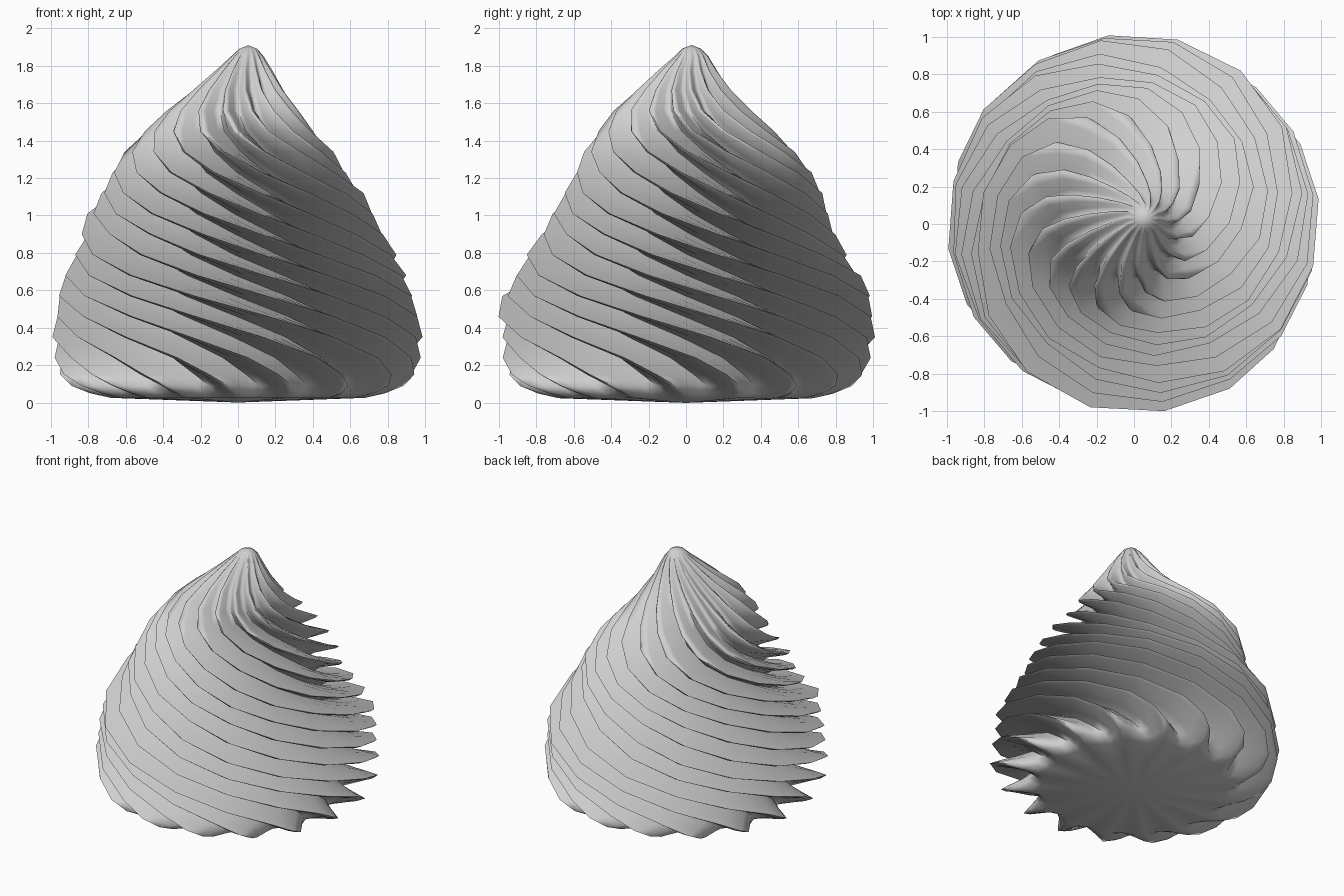
import bpy, bmesh, math, random

if "Cube" in bpy.data.objects:
    bpy.data.objects.remove(bpy.data.objects["Cube"])
random.seed(4)

RIDGES = 16
# height, crest radius, groove depth, twist in degrees, centre x, centre y
LEVELS = [
    (0.025, 0.68, 0.05, 0, 0, 0), (0.05, 0.79, 0.12, 1, 0, 0),
    (0.09, 0.89, 0.20, 4, 0, 0), (0.15, 0.96, 0.25, 10, 0, 0),
    (0.24, 0.99, 0.27, 20, 0, 0), (0.35, 1.00, 0.27, 38, 0, 0),
    (0.46, 0.99, 0.27, 59, 0, 0), (0.57, 0.98, 0.27, 81, -0.01, 0),
    (0.68, 0.94, 0.27, 103, -0.02, 0), (0.79, 0.87, 0.26, 125, -0.03, 0),
    (0.90, 0.80, 0.25, 147, -0.03, 0.01), (1.01, 0.76, 0.24, 169, -0.04, 0.02),
    (1.12, 0.71, 0.23, 190, -0.04, 0.04), (1.23, 0.64, 0.22, 210, -0.05, 0.05),
    (1.34, 0.56, 0.20, 228, -0.05, 0.03), (1.45, 0.46, 0.16, 243, -0.05, 0),
    (1.56, 0.36, 0.11, 254, -0.03, -0.02), (1.67, 0.25, 0.06, 262, 0, -0.01),
    (1.77, 0.16, 0.03, 268, 0.03, 0.01), (1.85, 0.09, 0.01, 272, 0.05, 0.03),
    (1.89, 0.05, 0.0, 274, 0.055, 0.03),
]
# cross-section of one ridge: fraction of its width, depth below the crest
SECTION = [(-0.07, 0.1), (0.03, 0.0), (0.16, 0.3), (0.36, 0.7),
           (0.6, 1.0), (0.79, 0.75)]

cream = bpy.data.materials.new("pale grey meringue")
cream.use_nodes = True
cream.diffuse_color = (0.63, 0.63, 0.63, 1)
cream.node_tree.nodes["Principled BSDF"].inputs["Base Color"].default_value = cream.diffuse_color

# slightly uneven piped ridges
uneven = [random.uniform(-0.03, 0.03) for _ in range(RIDGES)]
bm = bmesh.new()


def ring(z, radius, depth, twist, cx, cy):
    verts = []
    for i in range(RIDGES):
        for u, d in SECTION:
            a = math.tau * (i + u) / RIDGES - math.radians(twist)
            r = radius * (1 + uneven[i] * (1 - d) * min(1, z * 2)) - depth * d
            verts.append(bm.verts.new((cx + r * math.cos(a), cy + r * math.sin(a), z)))
    return verts


# twisted wall
rings = [ring(*level) for level in LEVELS]
count = len(rings[0])
for low, high in zip(rings, rings[1:]):
    for i in range(count):
        j = (i + 1) % count
        bm.faces.new((low[i], low[j], high[j], high[i]))

# soft tip and almost flat underside
tip = bm.verts.new((0.055, 0.03, 1.91))
base = bm.verts.new((0, 0, 0))
for i in range(count):
    j = (i + 1) % count
    bm.faces.new((rings[-1][i], rings[-1][j], tip))
    bm.faces.new((rings[0][j], rings[0][i], base))

mesh = bpy.data.meshes.new("meringue_swirl")
bm.to_mesh(mesh)
bm.free()
mesh.materials.append(cream)
swirl = bpy.data.objects.new("meringue_swirl", mesh)
bpy.context.collection.objects.link(swirl)
bpy.context.view_layer.objects.active = swirl
swirl.select_set(True)
bpy.ops.object.shade_smooth_by_angle(angle=math.radians(100))
